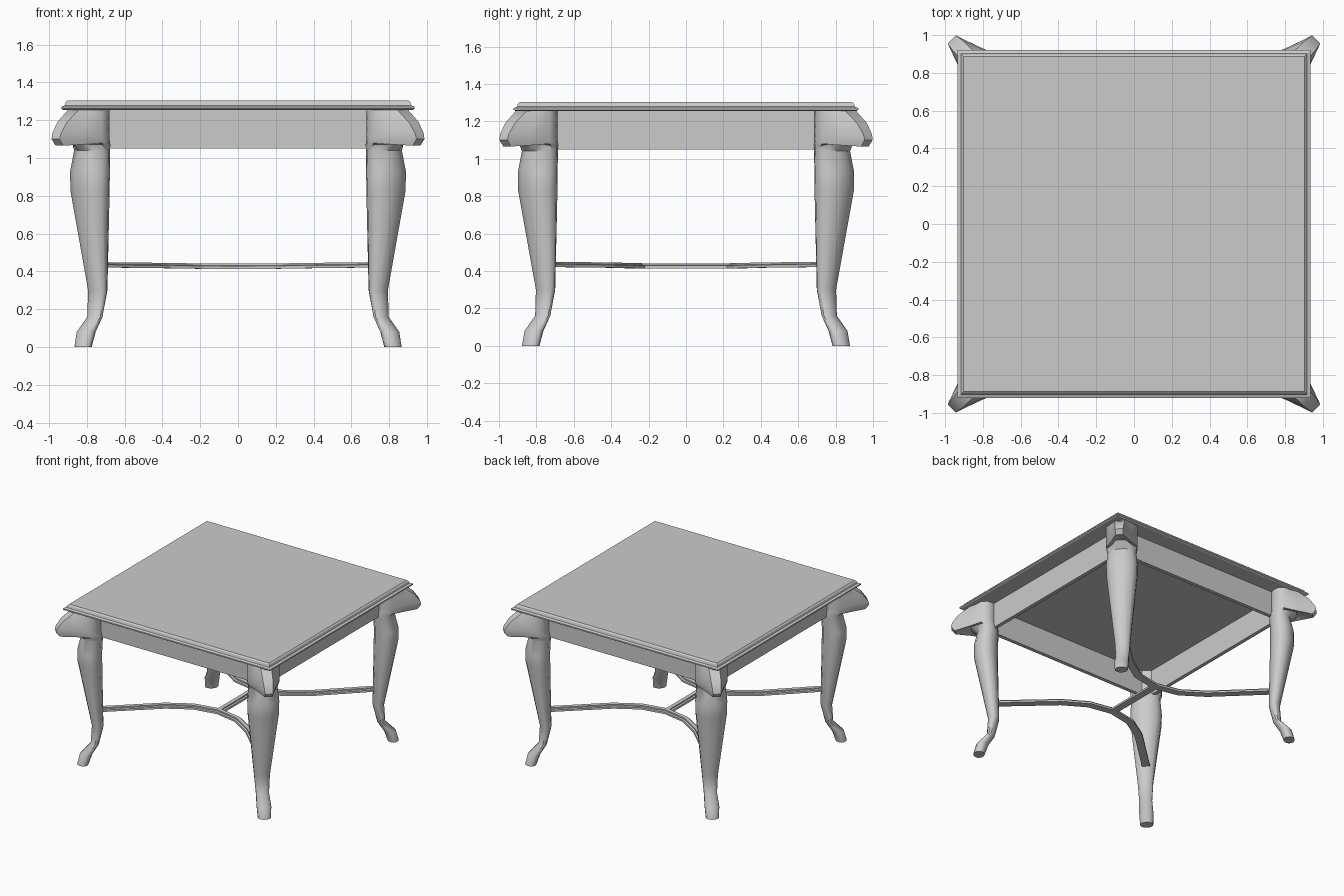
import bpy, bmesh, math
from mathutils import Vector

if "Cube" in bpy.data.objects:
    bpy.data.objects.remove(bpy.data.objects["Cube"])


def loft(name, rings, mirror=(False, False), smooth=None):
    """Skin a list of equal-length point rings, cap both ends, mirror if asked."""
    bm = bmesh.new()
    loops = [[bm.verts.new(p) for p in r] for r in rings]
    n = len(loops[0])
    for a, b in zip(loops, loops[1:]):
        for i in range(n):
            j = (i + 1) % n
            bm.faces.new((a[i], a[j], b[j], b[i]))
    bm.faces.new(loops[0][::-1])
    bm.faces.new(loops[-1])
    bmesh.ops.recalc_face_normals(bm, faces=bm.faces)
    me = bpy.data.meshes.new(name)
    bm.to_mesh(me)
    bm.free()
    ob = bpy.data.objects.new(name, me)
    bpy.context.collection.objects.link(ob)
    if smooth:
        bpy.ops.object.select_all(action='DESELECT')
        ob.select_set(True)
        bpy.context.view_layer.objects.active = ob
        bpy.ops.object.shade_smooth_by_angle(angle=math.radians(smooth))
    if any(mirror):
        m = ob.modifiers.new("mirror", 'MIRROR')
        m.use_axis = (mirror[0], mirror[1], False)
        m.use_mirror_merge = False
    return ob


def rect(hx, hy, z, cx=0, cy=0):
    return [(cx + sx * hx, cy + sy * hy, z) for sx, sy in ((-1, -1), (1, -1), (1, 1), (-1, 1))]


# Table top with moulded edge
edge = [(.925, 1.255), (.935, 1.261), (.935, 1.271), (.917, 1.278), (.912, 1.295), (.902, 1.304)]
loft("table_top", [rect(r, r - .014, z) for r, z in edge])

# Aprons under the top
loft("front_back_apron", [rect(.74, .015, z, 0, -.765) for z in (1.05, 1.258)], (False, True))
loft("side_apron", [rect(.015, .74, z, .775, 0) for z in (1.05, 1.258)], (True, False))


# Cabriole leg: 12-sided rings set on the corner diagonal, the knee drawn out to a narrow tip
def leg_ring(z, c, a, b, t=None, tw=0, dz=0):
    pts = []
    for k in range(12):
        ang = math.radians(15 + 30 * k)
        u, v, h = c * math.sqrt(2) + a * math.cos(ang), b * math.sin(ang), z
        if t and math.cos(ang) > .5:
            tip = t * math.sqrt(2)
            s = math.copysign(1, v)
            if math.cos(ang) > .9:
                u, v, h = tip, s * tw, z + dz
            else:
                u, v, h = (c * math.sqrt(2) + tip) / 2, s * (b + tw) / 2, z + dz * .5
        x, y = (u - v) / math.sqrt(2), (u + v) / math.sqrt(2)
        pts.append((x, y * 1.012, h))
    return pts


leg = [
    (1.256, .785, .09, .12, .87, .04),
    (1.19, .785, .09, .12, .93, .037),
    (1.13, .785, .09, .12, .96, .032),
    (1.10, .785, .09, .12, .965, .03),
    (1.08, .782, .09, .12, .945, .028, -.015),
    (1.07, .778, .088, .117, .86, .035, .018),
    (1.04, .772, .08, .11),
    (.93, .783, .09, .12),
    (.83, .783, .09, .118),
    (.30, .742, .042, .06),
    (.16, .757, .03, .05),
    (.08, .803, .045, .055),
    (0, .82, .042, .05),
]
loft("leg", [leg_ring(*r) for r in leg], (True, True), 40)


# Stretcher bars: stepped moulding swept along a path with mitred corners
PROFILE = [(-.03, -.013), (.03, -.013), (.03, .002), (.016, .005),
           (.016, .015), (-.016, .015), (-.016, .005), (-.03, .002)]


def sweep(name, path, mirror=(False, False)):
    pts = [Vector(p) for p in path]
    rings = []
    for i, p in enumerate(pts):
        d0 = (p - pts[max(i - 1, 0)]).to_2d()
        d1 = (pts[min(i + 1, len(pts) - 1)] - p).to_2d()
        d0, d1 = (d0 if d0.length else d1).normalized(), (d1 if d1.length else d0).normalized()
        n = Vector((-(d0 + d1).y, (d0 + d1).x)).normalized()
        n /= n.dot(Vector((-d1.y, d1.x)))
        rings.append([(p.x + n.x * s, p.y + n.y * s, p.z + h) for s, h in PROFILE])
    return loft(name, rings, mirror)


half = [(.72, -.72, .434), (.38, -.40, .430), (.2, -.285, .427)]
path = [(-x, y, z) for x, y, z in half] + [(0, -.245, .426)] + half[::-1]
sweep("curved_stretcher", path, (False, True))
sweep("centre_stretcher", [(0, -.25, .426), (0, .25, .426)])
